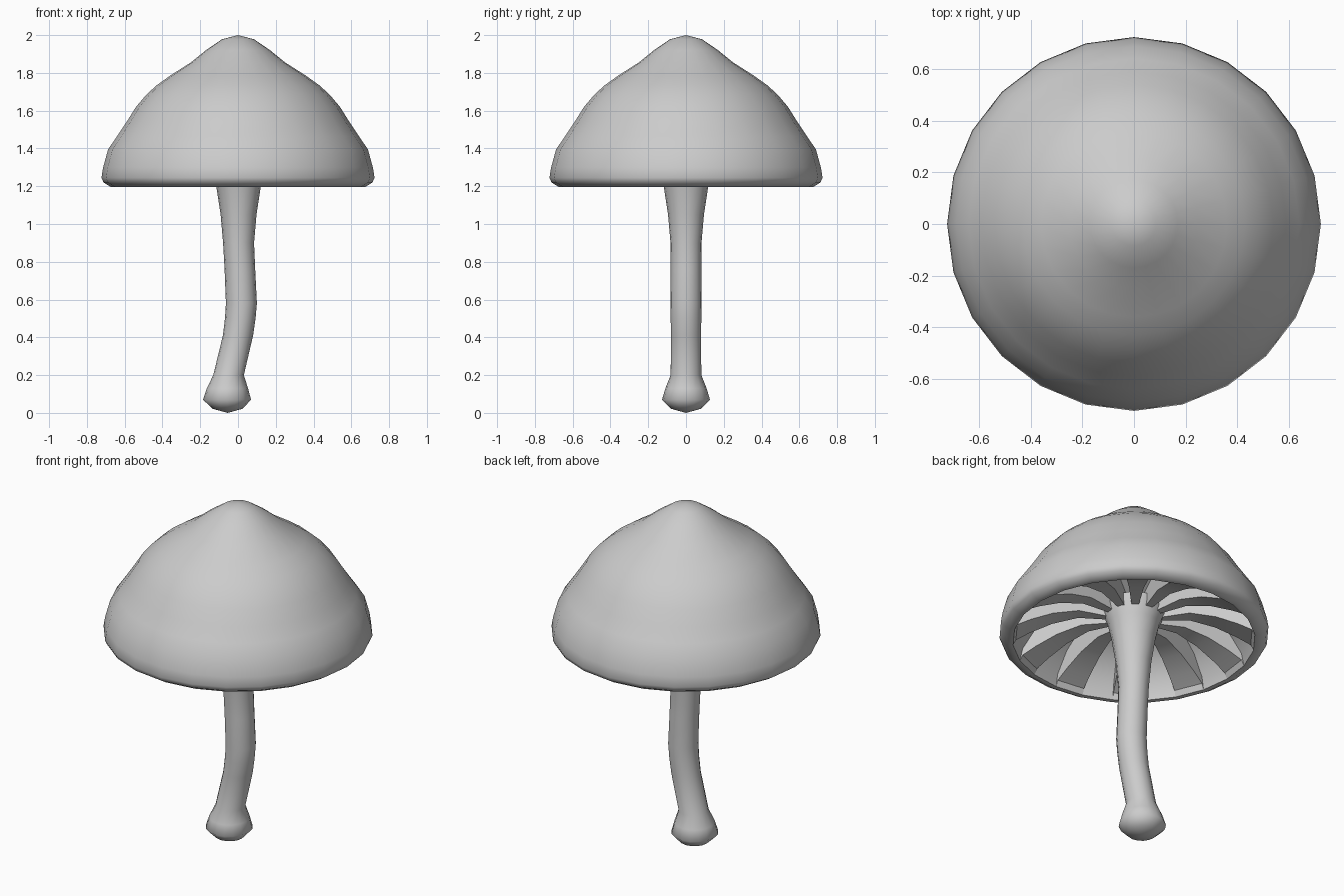
import bpy
import bmesh
from math import cos, sin, pi, radians

if "Cube" in bpy.data.objects:
    bpy.data.objects.remove(bpy.data.objects["Cube"])


def finish(bm, name, angle):
    bmesh.ops.remove_doubles(bm, verts=bm.verts, dist=1e-5)
    bmesh.ops.recalc_face_normals(bm, faces=bm.faces)
    mesh = bpy.data.meshes.new(name)
    bm.to_mesh(mesh)
    bm.free()
    obj = bpy.data.objects.new(name, mesh)
    bpy.context.collection.objects.link(obj)
    bpy.ops.object.select_all(action='DESELECT')
    obj.select_set(True)
    bpy.context.view_layer.objects.active = obj
    bpy.ops.object.shade_smooth_by_angle(angle=radians(angle))
    return obj


def add_rings(bm, rings, sides):
    """Skin a stack of circles given as (centre x, radius, z)."""
    loops = [[bm.verts.new((cx + r * cos(2 * pi * i / sides), r * sin(2 * pi * i / sides), z))
              for i in range(sides)] for cx, r, z in rings]
    for a, b in zip(loops, loops[1:]):
        for i in range(sides):
            j = (i + 1) % sides
            bm.faces.new((a[i], a[j], b[j], b[i]))
    return loops


def close_tip(bm, loop, co):
    tip = bm.verts.new(co)
    for i in range(len(loop)):
        bm.faces.new((loop[i], loop[(i + 1) % len(loop)], tip))


SIDES = 24

# Cap: outer bell with a turned-in lip
cap_profile = [(0.65, 1.198), (0.675, 1.197), (0.712, 1.22), (0.723, 1.245), (0.714, 1.30),
               (0.688, 1.395), (0.64, 1.465), (0.59, 1.54), (0.54, 1.62), (0.485, 1.685),
               (0.43, 1.735), (0.36, 1.785), (0.25, 1.855), (0.17, 1.92), (0.085, 1.978)]
bm = bmesh.new()
loops = add_rings(bm, [(0, r, z) for r, z in cap_profile], SIDES)
close_tip(bm, loops[-1], (0, 0, 2.0))
finish(bm, "cap", 75)

# Gills: wedges alternating between a low and a deep profile (matching points)
low_profile = [(0.65, 1.198), (0.635, 1.23), (0.56, 1.27), (0.44, 1.32), (0.30, 1.35), (0.13, 1.33)]
deep_profile = [(0.65, 1.198), (0.635, 1.27), (0.56, 1.38), (0.44, 1.47), (0.30, 1.50), (0.13, 1.42)]
bm = bmesh.new()


def gill_row(i, profile):
    a = 2 * pi * i / SIDES
    return [bm.verts.new((r * cos(a), r * sin(a), z)) for r, z in profile]


def bridge(a, b):
    for k in range(len(a) - 1):
        quad = (a[k], a[k + 1], b[k + 1], b[k])
        if (a[k].co - b[k].co).length < 1e-5:
            quad = quad[:3]
        bm.faces.new(quad)


for i in range(SIDES):
    profile = low_profile if i % 2 else deep_profile
    bridge(gill_row(i, profile), gill_row(i + 1, profile))
    bridge(gill_row(i, low_profile), gill_row(i, deep_profile))
finish(bm, "gills", 25)

# Stem: bent stalk with a bulb at the foot and a flare at the top
stem_rings = [(-0.055, 0.08, 0.022), (-0.058, 0.127, 0.07), (-0.056, 0.109, 0.13),
              (-0.05, 0.081, 0.20), (0.0, 0.08, 0.41), (0.012, 0.081, 0.50),
              (0.018, 0.082, 0.58), (0.01, 0.081, 0.76), (0.003, 0.082, 0.90),
              (0.003, 0.095, 1.05), (0.003, 0.118, 1.20), (0.002, 0.138, 1.29),
              (0.0, 0.165, 1.36), (0.0, 0.17, 1.40)]
bm = bmesh.new()
loops = add_rings(bm, stem_rings, 16)
close_tip(bm, loops[0], (-0.055, 0, 0.0))
finish(bm, "stem", 75)
